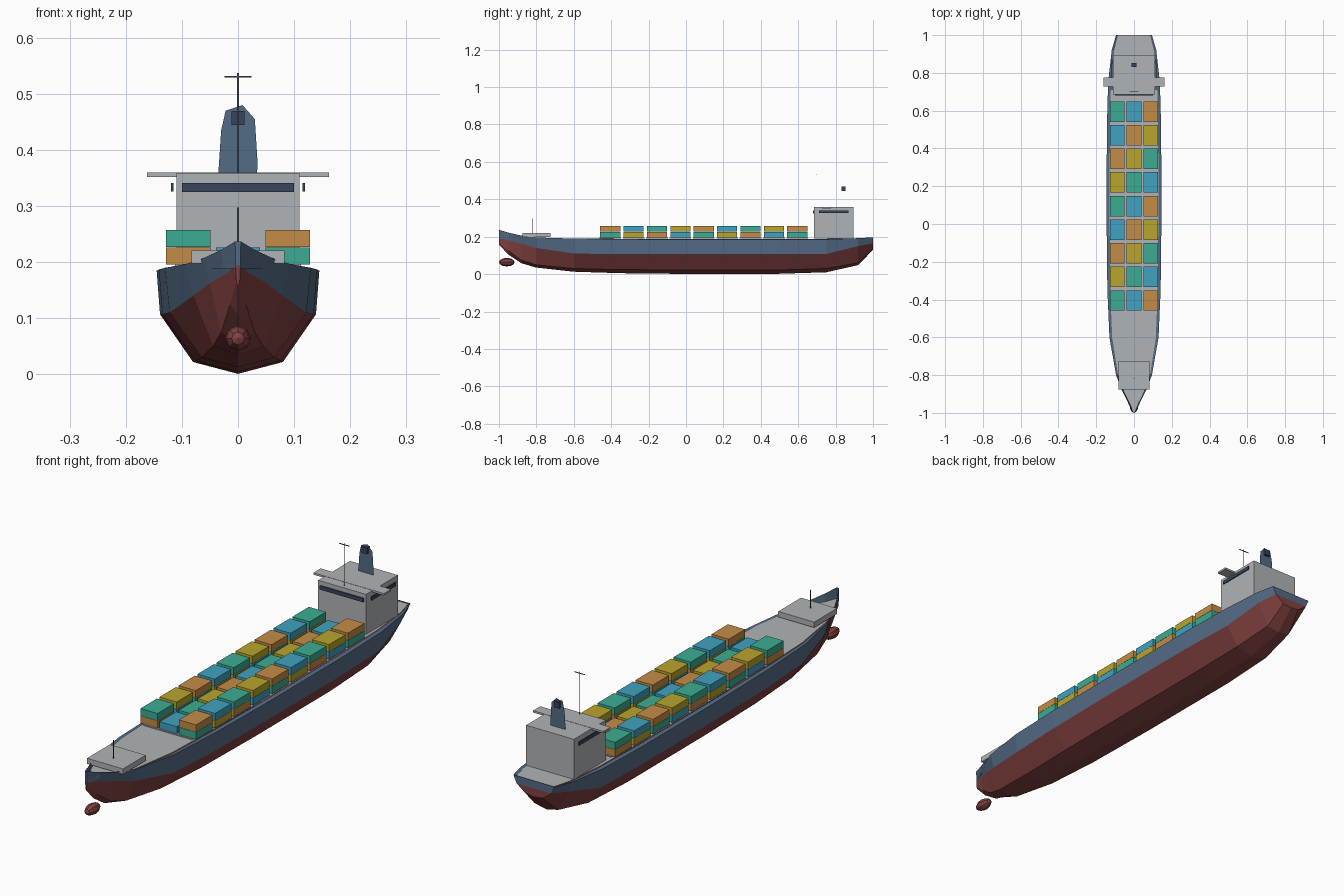
import bpy, bmesh, math

if "Cube" in bpy.data.objects:
    bpy.data.objects.remove(bpy.data.objects["Cube"])


def mat(name, r, g, b):
    m = bpy.data.materials.new(name)
    m.diffuse_color = [((v / 255 + 0.055) / 1.055) ** 2.4 for v in (r, g, b)] + [1]
    m.use_nodes = True
    m.node_tree.nodes["Principled BSDF"].inputs["Base Color"].default_value = m.diffuse_color
    return m


GREY = mat("deck_grey", 176, 180, 182)
BLUE = mat("hull_blue", 84, 108, 134)
RED = mat("antifouling_red", 130, 66, 64)
NAVY = mat("dark_navy", 58, 68, 94)
DARK = mat("mast_dark", 72, 76, 84)
CARGO = [mat("cargo_green", 60, 172, 146), mat("cargo_blue", 62, 162, 192),
         mat("cargo_orange", 196, 140, 70), mat("cargo_yellow", 184, 166, 44)]


def finish(name, bm, *mats):
    me = bpy.data.meshes.new(name)
    bm.to_mesh(me)
    bm.free()
    for m in mats:
        me.materials.append(m)
    ob = bpy.data.objects.new(name, me)
    bpy.context.collection.objects.link(ob)
    return ob


def box(name, m, x0, x1, y0, y1, z0, z1):
    bm = bmesh.new()
    bmesh.ops.create_cube(bm, size=1)
    for v in bm.verts:
        v.co = ((x0 + x1) / 2 + v.co.x * (x1 - x0),
                (y0 + y1) / 2 + v.co.y * (y1 - y0),
                (z0 + z1) / 2 + v.co.z * (z1 - z0))
    return finish(name, bm, m)


def sheet(name, m, y, pts):
    """Flat plate facing the bow, outlined by x, z points."""
    bm = bmesh.new()
    bm.faces.new([bm.verts.new((x, y, z)) for x, z in pts])
    return finish(name, bm, m)


# Hull stations: y, keel z, bilge x z, waterline x z, sheer x z
STATIONS = [
    (-1.0, .157, .003, .165, .004, .195, .005, .237),
    (-.95, .105, .014, .125, .020, .180, .030, .222),
    (-.88, .058, .030, .075, .050, .163, .064, .206),
    (-.80, .035, .045, .050, .080, .140, .095, .196),
    (-.60, .013, .065, .030, .122, .110, .130, .190),
    (-.35, .005, .076, .024, .135, .107, .141, .187),
    (0.0, .001, .080, .022, .139, .107, .145, .185),
    (.50, .002, .080, .022, .139, .107, .144, .185),
    (.75, .010, .075, .030, .130, .107, .137, .186),
    (.92, .048, .055, .060, .105, .150, .118, .192),
    (1.0, .130, .040, .135, .080, .165, .095, .197),
]
DECK_Z = 0.192

# Hull: lofted half sections mirrored across the keel, with an inner rim
bm = bmesh.new()
rings = []
for y, zk, xb, zb, xw, zw, xt, zt in STATIONS:
    half = [(xb, zb), (xw, zw), (xt, zt), (xt * .89, DECK_Z - .003)]
    pts = [(-x, z) for x, z in reversed(half)] + [(0, zk)] + half
    rings.append([bm.verts.new((x, y, z)) for x, z in pts])
for a, b in zip(rings, rings[1:]):
    for i in range(8):
        f = bm.faces.new((a[i], a[i + 1], b[i + 1], b[i]))
        f.material_index = 1 if 2 <= i <= 5 else 0
# Stem and transom caps, split at the waterline
for r in (rings[0], rings[-1]):
    bm.faces.new(r[2:7]).material_index = 1
    bm.faces.new((r[1], r[2], r[6], r[7]))
    bm.faces.new((r[0], r[1], r[7], r[8]))
bmesh.ops.recalc_face_normals(bm, faces=bm.faces[:])
finish("hull", bm, BLUE, RED)

# Main deck
bm = bmesh.new()
rows = [[bm.verts.new((s * st[6] * .89, st[0], DECK_Z)) for s in (-1, 1)] for st in STATIONS]
for a, b in zip(rows, rows[1:]):
    bm.faces.new((a[0], a[1], b[1], b[0]))
finish("main_deck", bm, GREY)

# Bulbous bow
bm = bmesh.new()
bmesh.ops.create_uvsphere(bm, u_segments=8, v_segments=6, radius=1)
for v in bm.verts:
    x, y, z = v.co
    v.co = (x * .023, -.958 + z * .042, .064 + y * .023)
bmesh.ops.recalc_face_normals(bm, faces=bm.faces[:])
finish("bulbous_bow", bm, RED)

# Forecastle platform and foremast
box("forecastle", GREY, -.083, .083, -.875, -.725, .198, .221)
box("foremast", DARK, -.0015, .0015, -.8215, -.8185, .22, .297)

# Hatch covers and containers: outer columns two tiers, centre column one
for r in range(9):
    yc = -.405 + .125 * r
    box("hatch_cover", GREY, -.112, .112, yc - .058, yc + .058, .19, .1965)
    for c in range(3):
        xc = (c - 1) * .0885
        tiers = 1 if c == 1 else 2
        for t in range(tiers):
            m = CARGO[(c - r + 2 * (tiers - 1 - t)) % 4]
            z = .196 + t * .031
            box("container", m, xc - .0395, xc + .0395, yc - .054, yc + .054, z, z + .0302)

# Deckhouse, bridge roof and wings
box("deckhouse", GREY, -.11, .11, .685, .895, .19, .359)
box("bridge_wings", GREY, -.162, .162, .728, .775, .352, .36)

# Bridge windows
box("front_window", NAVY, -.1, .1, .680, .686, .325, .341)
for s in (-1, 1):
    xs = sorted((s * .115, s * .119))
    box("side_window", NAVY, *xs, .71, .87, .326, .341)

# Funnel plate with exhaust block
sheet("funnel", BLUE, .842, [(-.035, .359), (.034, .359), (.035, .375), (.03, .455),
                             (.008, .48), (-.022, .47), (-.03, .435)])
box("exhaust", NAVY, -.012, .012, .831, .853, .444, .469)

# Radar mast and crossbar
sheet("radar_mast", DARK, .70, [(-.0015, .359), (.0015, .359), (.0015, .537), (-.0015, .537)])
box("radar_bar", DARK, -.024, .024, .699, .701, .529, .532)
